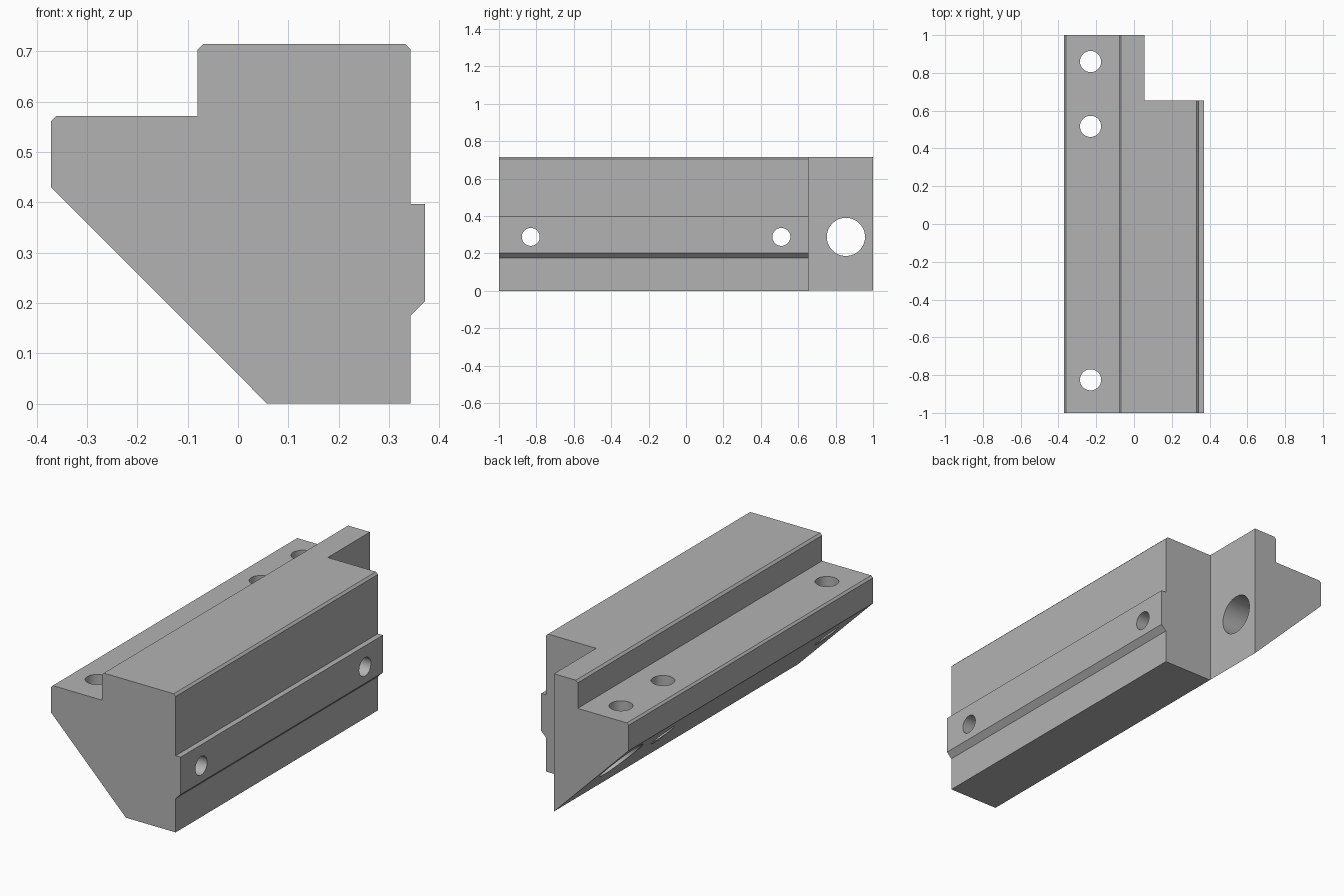
import bpy, bmesh, math
from mathutils import Matrix, Vector

cube = bpy.data.objects.get("Cube")
if cube:
    bpy.data.objects.remove(cube, do_unlink=True)

# Single matte grey for the whole block
grey = bpy.data.materials.new("plain_grey")
colour = (0.45, 0.45, 0.45, 1)
grey.use_nodes = True
grey.diffuse_color = colour
grey.node_tree.nodes["Principled BSDF"].inputs["Base Color"].default_value = colour


def add_object(name, bm):
    bmesh.ops.recalc_face_normals(bm, faces=bm.faces)
    mesh = bpy.data.meshes.new(name)
    bm.to_mesh(mesh)
    bm.free()
    mesh.materials.append(grey)
    obj = bpy.data.objects.new(name, mesh)
    bpy.context.collection.objects.link(obj)
    return obj


def extrude_profile(name, points, y0, y1):
    bm = bmesh.new()
    face = bm.faces.new([bm.verts.new((x, y0, z)) for x, z in points])
    result = bmesh.ops.extrude_face_region(bm, geom=[face])
    moved = [v for v in result["geom"] if isinstance(v, bmesh.types.BMVert)]
    bmesh.ops.translate(bm, verts=moved, vec=(0, y1 - y0, 0))
    return add_object(name, bm)


def drill(name, centre, radius, axis):
    bm = bmesh.new()
    turn = Vector((0, 0, 1)).rotation_difference(Vector(axis)).to_matrix().to_4x4()
    bmesh.ops.create_cone(bm, cap_ends=True, segments=64, radius1=radius,
                          radius2=radius, depth=3,
                          matrix=Matrix.Translation(centre) @ turn)
    return add_object(name, bm)


def cut(target, cutter):
    mod = target.modifiers.new("cut", "BOOLEAN")
    mod.operation = "DIFFERENCE"
    mod.solver = "EXACT"
    mod.object = cutter
    bpy.context.view_layer.objects.active = target
    bpy.ops.object.modifier_apply(modifier=mod.name)
    bpy.data.objects.remove(cutter, do_unlink=True)


# Stepped block with sloped underside and a raised rail on its left face
profile = [(0.058, 0), (0.343, 0), (0.343, 0.175), (0.371, 0.203),
           (0.371, 0.397), (0.343, 0.397), (0.343, 0.704), (0.332, 0.715),
           (-0.069, 0.715), (-0.08, 0.704), (-0.08, 0.572), (-0.361, 0.572),
           (-0.371, 0.562), (-0.371, 0.43)]
block = extrude_profile("mounting_block", profile, -1, 1)

# Rear corner notch
cut(block, extrude_profile("notch_cutter",
                           [(0.056, -1), (1, -1), (1, 1), (0.056, 1)], 0.655, 2))

# Vertical bolt holes through the lower step
for y in (-0.825, 0.517, 0.86):
    cut(block, drill("bolt_cutter", (-0.23, y, 0.3), 0.056, (0, 0, 1)))

# Cross holes: two pin holes and the large rear bore
for y, radius in ((-0.83, 0.048), (0.51, 0.048), (0.855, 0.102)):
    cut(block, drill("cross_cutter", (0, y, 0.288), radius, (1, 0, 0)))

# Smooth bores, sharp block edges
bpy.ops.object.select_all(action="DESELECT")
block.select_set(True)
bpy.context.view_layer.objects.active = block
bpy.ops.object.shade_smooth_by_angle(angle=math.radians(25))
